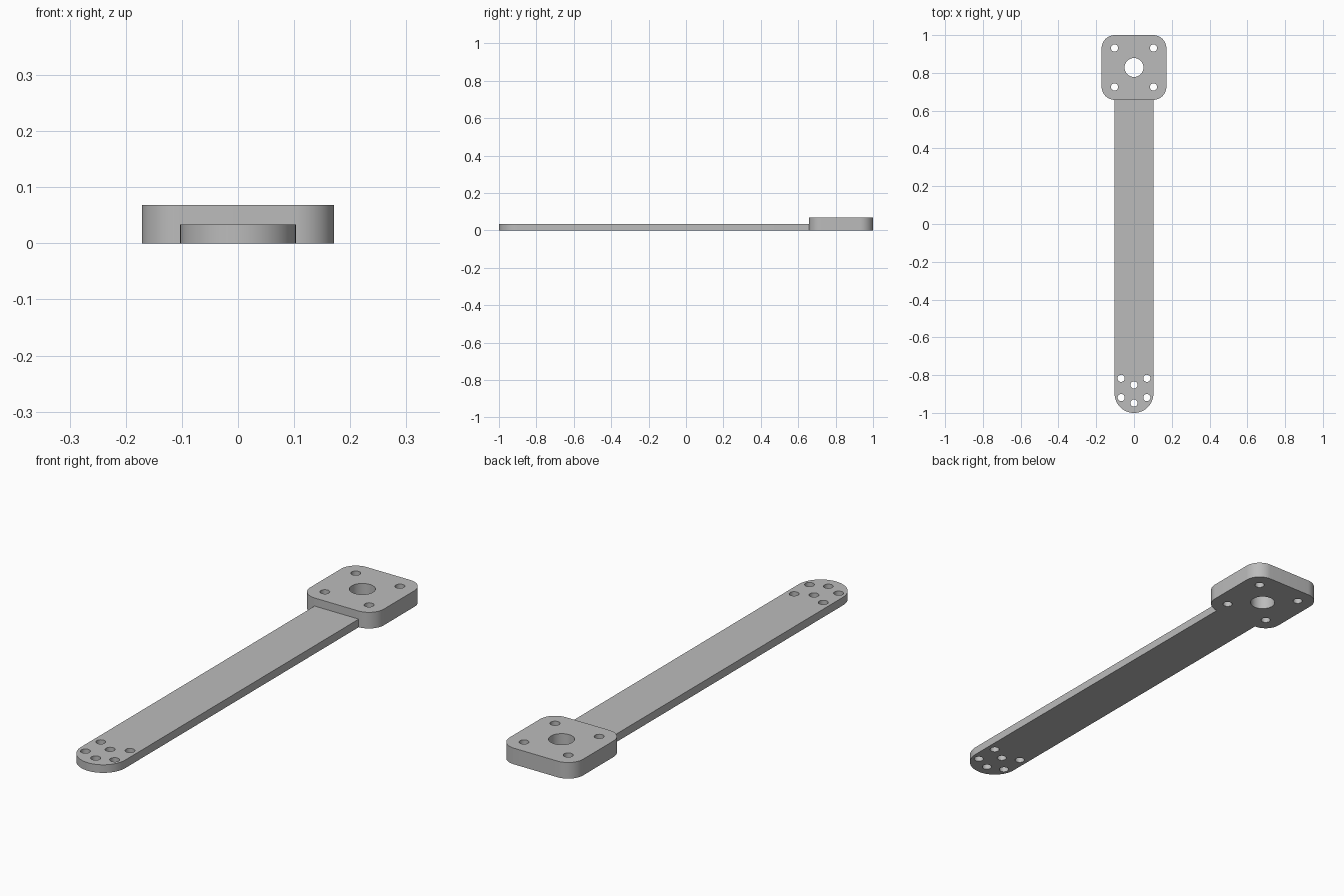
import bpy, bmesh
from math import cos, sin, pi, radians

if "Cube" in bpy.data.objects:
    bpy.data.objects.remove(bpy.data.objects["Cube"])

ARM_HALF, ARM_THICK = 0.103, 0.034
PLATE_HALF, PLATE_THICK, PLATE_RADIUS = 0.1715, 0.068, 0.07
PLATE_Y = 1 - PLATE_HALF
HOLE = 0.019

grey = bpy.data.materials.new("plain grey")
grey.use_nodes = True
colour = (0.5, 0.5, 0.5, 1)
grey.diffuse_color = colour
grey.node_tree.nodes["Principled BSDF"].inputs["Base Color"].default_value = colour


def arc(cx, cy, r, start, end, steps):
    """Points along an arc, angles in degrees."""
    angles = [radians(start + (end - start) * i / steps) for i in range(steps + 1)]
    return [(cx + r * cos(a), cy + r * sin(a)) for a in angles]


def prism(name, outlines, z0, z1):
    """Extrude closed outlines from z0 to z1 as one object."""
    bm = bmesh.new()
    for outline in outlines:
        face = bm.faces.new([bm.verts.new((x, y, z0)) for x, y in outline])
        top = bmesh.ops.extrude_face_region(bm, geom=[face], use_keep_orig=True)["geom"]
        verts = [g for g in top if isinstance(g, bmesh.types.BMVert)]
        bmesh.ops.translate(bm, verts=verts, vec=(0, 0, z1 - z0))
    bmesh.ops.recalc_face_normals(bm, faces=bm.faces[:])
    mesh = bpy.data.meshes.new(name)
    bm.to_mesh(mesh)
    bm.free()
    mesh.materials.append(grey)
    obj = bpy.data.objects.new(name, mesh)
    bpy.context.collection.objects.link(obj)
    return obj


def combine(target, other, operation):
    """Apply a boolean and discard the second object."""
    other.hide_render = True
    mod = target.modifiers.new(operation.lower(), "BOOLEAN")
    mod.operation, mod.solver, mod.object = operation, "EXACT", other
    bpy.context.view_layer.objects.active = target
    bpy.ops.object.modifier_apply(modifier=mod.name)
    bpy.data.objects.remove(other)


# Long arm with a rounded front end
outline = arc(0, ARM_HALF - 1, ARM_HALF, 180, 360, 48)
outline += [(ARM_HALF, PLATE_Y), (-ARM_HALF, PLATE_Y)]
bracket = prism("mounting_arm", [outline], 0, ARM_THICK)

# Thick mounting plate with rounded corners
inset = PLATE_HALF - PLATE_RADIUS
outline = []
for i, (sx, sy) in enumerate([(1, 1), (-1, 1), (-1, -1), (1, -1)]):
    outline += arc(sx * inset, PLATE_Y + sy * inset, PLATE_RADIUS, 90 * i, 90 * i + 90, 16)
plate = prism("mounting_plate", [outline], 0, PLATE_THICK)
combine(bracket, plate, "UNION")

# Screw holes in both ends and the shaft hole in the plate
holes = [(0, PLATE_Y, 0.05)]
holes += [(sx * 0.103, PLATE_Y + sy * 0.103, HOLE) for sx in (-1, 1) for sy in (-1, 1)]
holes += [(x, y, HOLE) for x in (-0.068, 0.068) for y in (-0.817, -0.919)]
holes += [(0, y, HOLE) for y in (-0.852, -0.948)]
circles = [arc(x, y, r, 0, 360, 32)[:-1] for x, y, r in holes]
combine(bracket, prism("hole_cutter", circles, -0.05, 0.15), "DIFFERENCE")

# Smooth the curved walls and keep the rims crisp
bpy.ops.object.select_all(action="DESELECT")
bracket.select_set(True)
bpy.context.view_layer.objects.active = bracket
bpy.ops.object.shade_smooth_by_angle(angle=radians(30))
